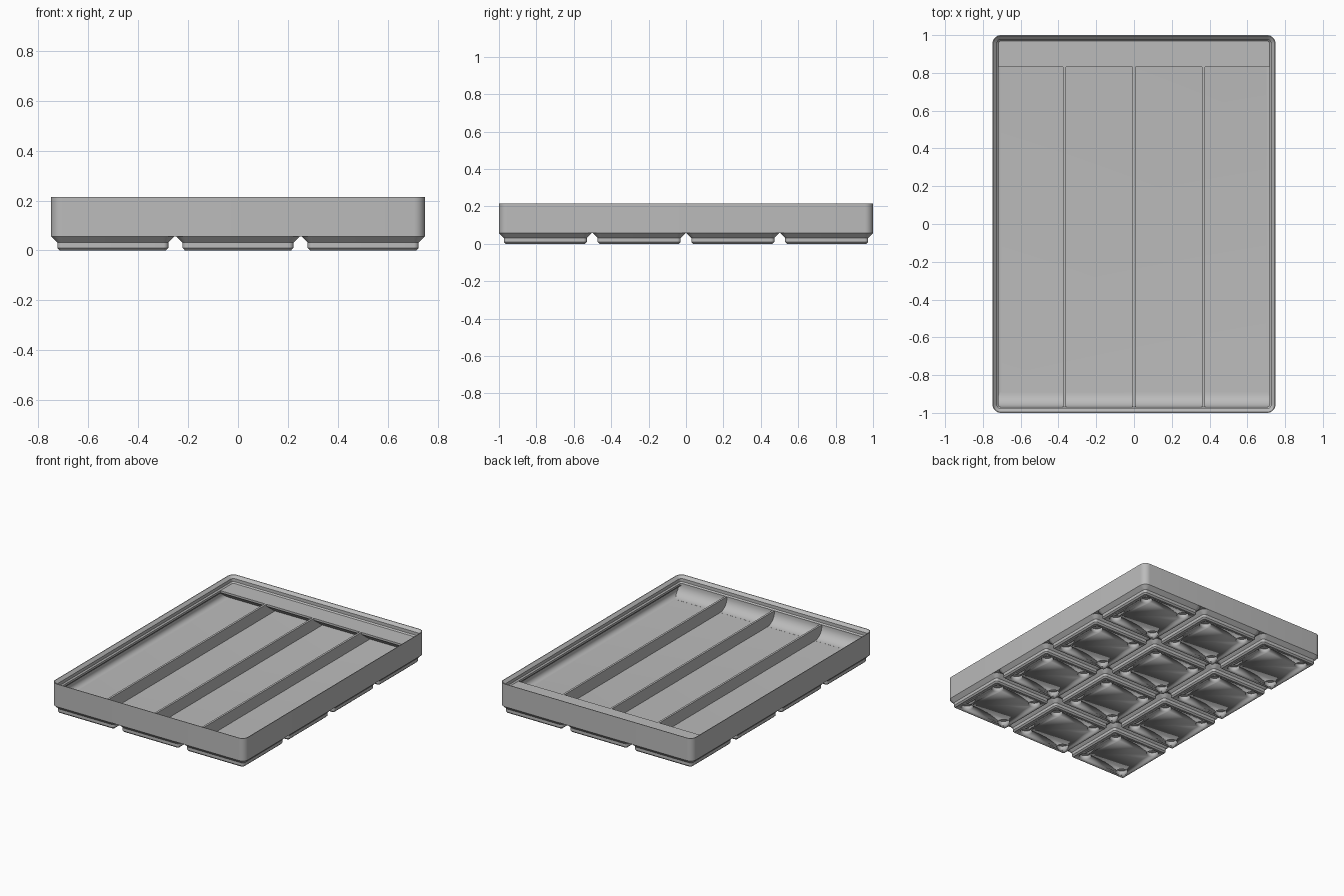
import bpy, bmesh, math
from mathutils import Vector

cube = bpy.data.objects.get("Cube")
if cube:
    bpy.data.objects.remove(cube, do_unlink=True)

HX, HY, R = 0.749, 1.0, 0.045      # half width, half depth, corner radius
FLOOR, RIM, TOP = 0.084, 0.167, 0.215
PITCH = 0.5015

grey = bpy.data.materials.new("plain grey")
grey.use_nodes = True
colour = (0.5, 0.5, 0.5, 1)
grey.diffuse_color = colour
grey.node_tree.nodes["Principled BSDF"].inputs["Base Color"].default_value = colour


def finish(name, bm, angle=35):
    bmesh.ops.recalc_face_normals(bm, faces=bm.faces)
    mesh = bpy.data.meshes.new(name)
    bm.to_mesh(mesh)
    bm.free()
    mesh.materials.append(grey)
    ob = bpy.data.objects.new(name, mesh)
    bpy.context.collection.objects.link(ob)
    bpy.ops.object.select_all(action='DESELECT')
    ob.select_set(True)
    bpy.context.view_layer.objects.active = ob
    bpy.ops.object.shade_smooth_by_angle(angle=math.radians(angle))
    return ob


def rounded_ring(bm, hx, hy, r, z, steps=8):
    verts = []
    for corner, (sx, sy) in enumerate([(1, 1), (-1, 1), (-1, -1), (1, -1)]):
        for i in range(steps + 1):
            a = (corner + i / steps) * math.pi / 2
            verts.append(bm.verts.new((sx * (hx - r) + r * math.cos(a),
                                       sy * (hy - r) + r * math.sin(a), z)))
    return verts


def loft(name, hx, hy, profile):
    """Rounded rectangles stacked along (inset, height) pairs, capped at both ends."""
    bm = bmesh.new()
    rings = [rounded_ring(bm, hx - d, hy - d, max(R - d, 0.008), z) for d, z in profile]
    for a, b in zip(rings, rings[1:]):
        for i in range(len(a)):
            j = (i + 1) % len(a)
            bm.faces.new((a[i], a[j], b[j], b[i]))
    bm.faces.new(rings[0])
    bm.faces.new(rings[-1])
    return finish(name, bm)


def extrude_x(name, outline, half):
    """A (y, z) outline swept across the width."""
    bm = bmesh.new()
    face = bm.faces.new([bm.verts.new((-half, y, z)) for y, z in outline])
    out = bmesh.ops.extrude_face_region(bm, geom=[face])
    verts = [v for v in out["geom"] if isinstance(v, bmesh.types.BMVert)]
    bmesh.ops.translate(bm, verts=verts, vec=(2 * half, 0, 0))
    return finish(name, bm)


def arc(cx, cz, r, steps=8):
    """Concave quarter turn from a wall down to the floor."""
    angles = [i / steps * math.pi / 2 for i in range(steps + 1)]
    return [(cx - r * math.cos(a), cz - r * math.sin(a)) for a in angles]


# Tray body: outer wall, stepped stacking lip, inner wall, rounded floor edge
wall, fillet = 0.0113, 0.033
inner_edge = arc(wall + fillet, FLOOR + fillet, fillet)
loft("tray_body", HX, HY, [
    (0, 0.0567), (0, TOP), (0.0044, TOP), (0.0227, 0.197), (0.0227, 0.1755),
    (0.031, RIM), (0.031, 0.153), (wall, 0.133)] + inner_edge)

# Dividers between the four long compartments
for n in (-1, 0, 1):
    bm = bmesh.new()
    bmesh.ops.create_cube(bm, size=1)
    height = RIM - FLOOR + 0.01
    bmesh.ops.scale(bm, verts=bm.verts, vec=(0.0143, 1.97, height))
    bmesh.ops.translate(bm, verts=bm.verts, vec=(n * 0.368, 0, RIM - height / 2))
    finish("divider", bm)

# Curved scoop along the front wall
scoop = 0.076
front = -HY + 0.031
extrude_x("front_scoop", [(-0.985, FLOOR - 0.005), (-0.985, 0.16)]
          + arc(front + scoop, FLOOR + scoop + 0.0005, scoop, 10)
          + [(front + scoop, FLOOR - 0.005)], HX - 0.015)

# Label shelf along the back wall, with a sloping underside
extrude_x("label_shelf", [(0.83, RIM), (0.83, 0.153), (0.928, FLOOR - 0.003),
                          (0.985, FLOOR - 0.003), (0.985, RIM)], HX - 0.015)

# Foot with stepped sides, repeated in a grid
half = 0.2478
foot = loft("base_feet", half, half, [(0.0352, 0), (0.0257, 0.0096),
                                      (0.0257, 0.031), (0, 0.0567)])

# Round magnet holes in each foot
bm = bmesh.new()
for sx in (-1, 1):
    for sy in (-1, 1):
        made = bmesh.ops.create_cone(bm, cap_ends=True, segments=32,
                                     radius1=0.0388, radius2=0.0388, depth=0.058)
        bmesh.ops.translate(bm, verts=made["verts"], vec=(sx * 0.155, sy * 0.155, 0))
cutter = finish("hole_cutter", bm)
cutter.hide_render = True
cutter.hide_viewport = True
cutter.display_type = 'WIRE'

corner = Vector((-PITCH, -1.5 * PITCH, 0))
foot.location = corner
cutter.location = corner
cut = foot.modifiers.new("holes", 'BOOLEAN')
cut.operation = 'DIFFERENCE'
cut.solver = 'EXACT'
cut.object = cutter
for axis, count in ((0, 3), (1, 4)):
    grid = foot.modifiers.new("repeat", 'ARRAY')
    grid.count = count
    grid.use_relative_offset = False
    grid.use_constant_offset = True
    step = Vector((0, 0, 0))
    step[axis] = PITCH
    grid.constant_offset_displace = step
